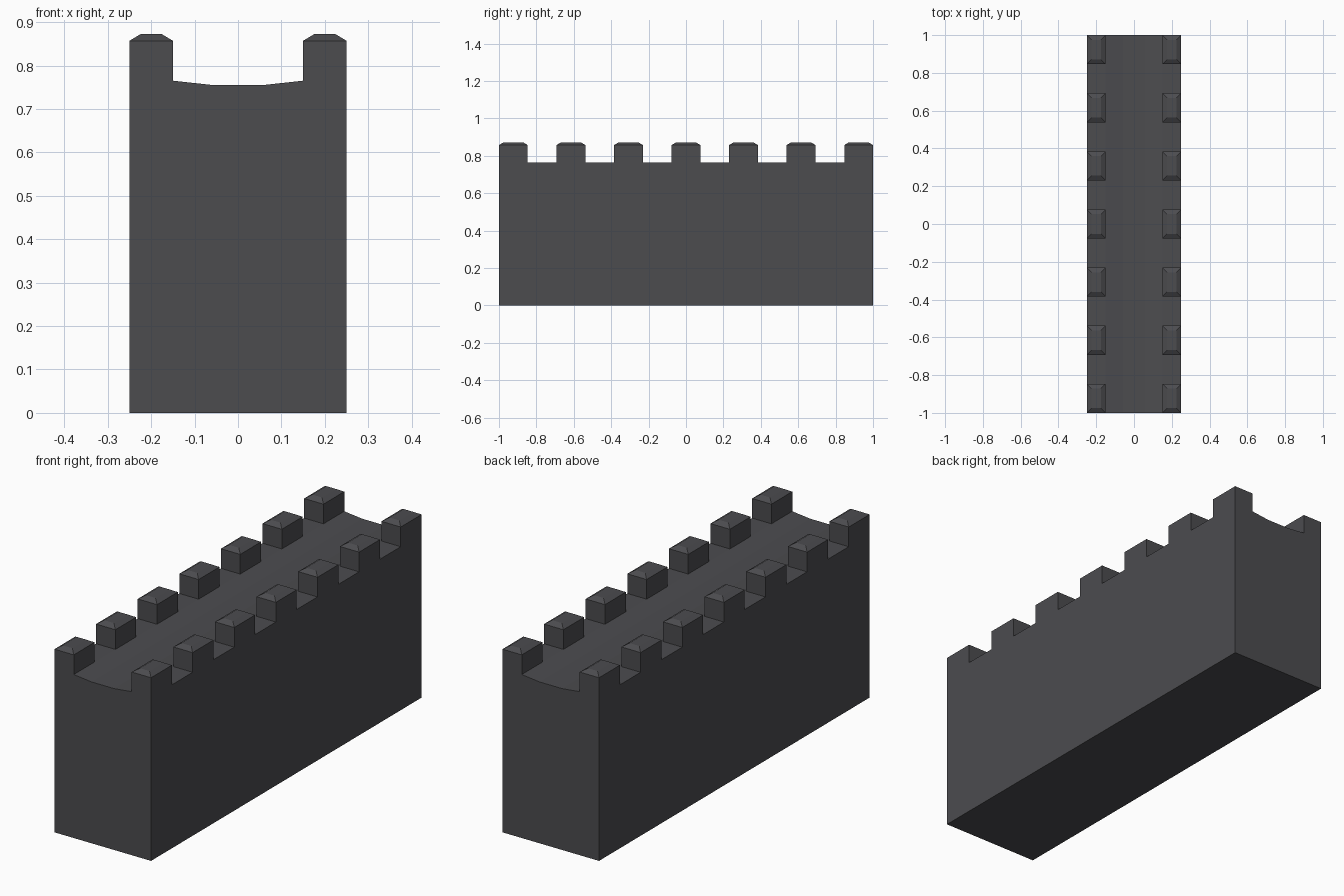
import bpy, bmesh

if "Cube" in bpy.data.objects:
    bpy.data.objects.remove(bpy.data.objects["Cube"])

# Single dark stone colour
stone = bpy.data.materials.new("dark stone")
stone.diffuse_color = (0.072, 0.072, 0.078, 1)
stone.use_nodes = True
stone.node_tree.nodes["Principled BSDF"].inputs["Base Color"].default_value = stone.diffuse_color

SILL, SHOULDER, TOP = 0.765, 0.857, 0.872
HALF_W, INNER = 0.25, 0.15
COUNT = 7
STEP = 2 / (2 * COUNT - 1)          # merlon length equals gap length


def finish(name, bm):
    bmesh.ops.recalc_face_normals(bm, faces=bm.faces)
    mesh = bpy.data.meshes.new(name)
    bm.to_mesh(mesh)
    bm.free()
    mesh.materials.append(stone)
    obj = bpy.data.objects.new(name, mesh)
    bpy.context.collection.objects.link(obj)
    return obj


# Wall body: cross-section with dished walkway, extruded along y
half = [(HALF_W, 0), (HALF_W, SILL), (INNER, SILL), (0.058, 0.755)]
profile = half + [(-x, z) for x, z in reversed(half)]
bm = bmesh.new()
face = bm.faces.new([bm.verts.new((x, -1, z)) for x, z in profile])
ext = bmesh.ops.extrude_face_region(bm, geom=[face])
bmesh.ops.translate(bm, vec=(0, 2, 0),
                    verts=[v for v in ext["geom"] if isinstance(v, bmesh.types.BMVert)])
if not face.is_valid or len(bm.faces) < len(profile) + 2:
    bm.faces.new([v for v in bm.verts if v.co.y < -0.5][:len(profile)])
finish("wall_body", bm)


# Merlon: block with a low bevelled cap
def merlon(name, cx, cy):
    bm = bmesh.new()
    hx, hy, inset = (HALF_W - INNER) / 2, STEP / 2, 0.025
    rings = []
    for z, d in ((SILL, 0), (SHOULDER, 0), (TOP, inset)):
        rings.append([bm.verts.new((cx + sx * (hx - d), cy + sy * (hy - d), z))
                      for sx, sy in ((-1, -1), (1, -1), (1, 1), (-1, 1))])
    for low, high in zip(rings, rings[1:]):
        for i in range(4):
            j = (i + 1) % 4
            bm.faces.new((low[i], low[j], high[j], high[i]))
    bm.faces.new(rings[-1])
    bm.faces.new(rings[0][::-1])
    finish(name, bm)


for side, sx in (("left", -1), ("right", 1)):
    for k in range(COUNT):
        merlon(f"merlon_{side}_{k + 1}", sx * (HALF_W + INNER) / 2,
               -1 + STEP / 2 + 2 * STEP * k)
